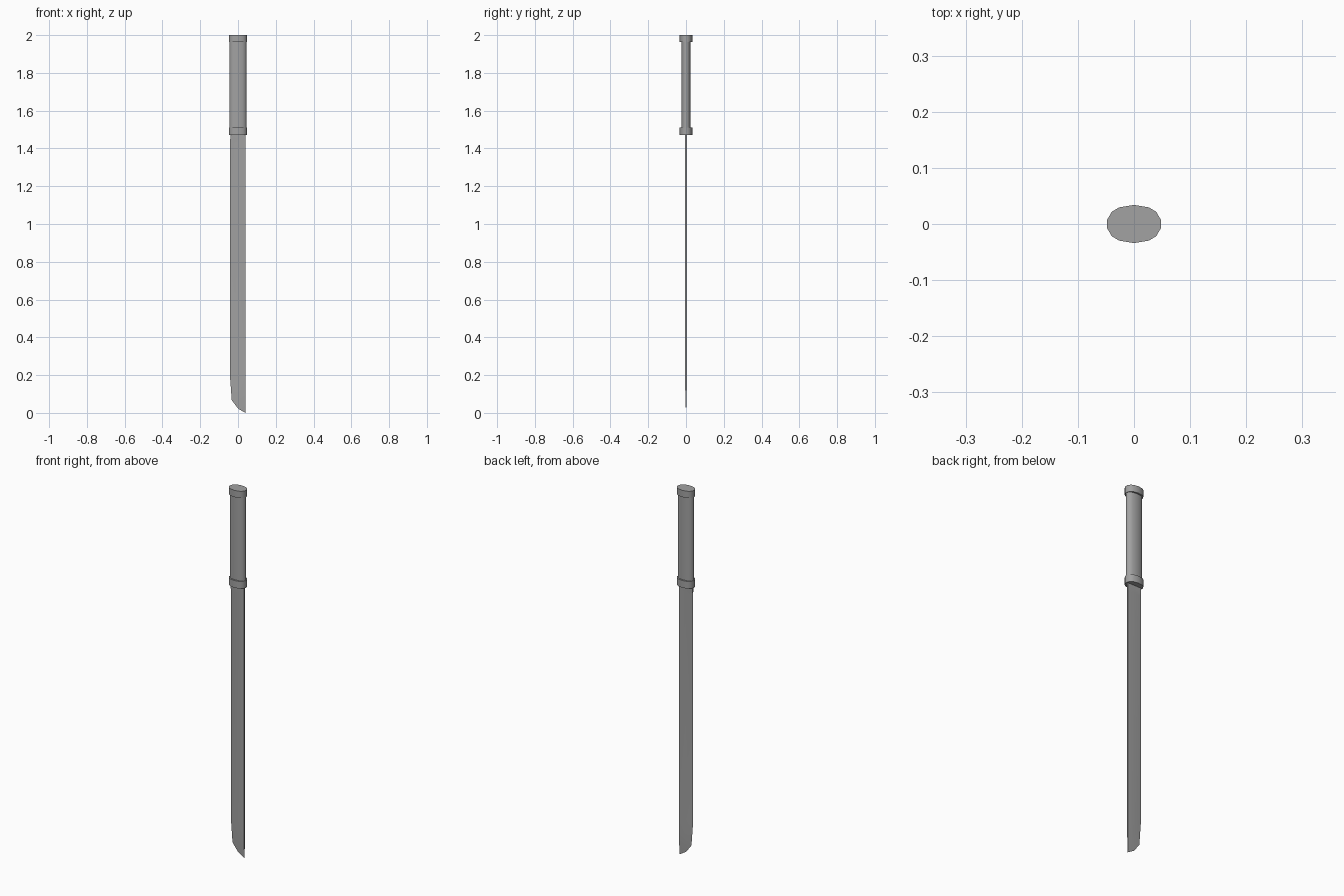
import bpy, bmesh, math

if "Cube" in bpy.data.objects:
    bpy.data.objects.remove(bpy.data.objects["Cube"])

steel = bpy.data.materials.new("dark_grey")
steel.diffuse_color = (.36, .36, .36, 1)
steel.use_nodes = True
steel.node_tree.nodes["Principled BSDF"].inputs["Base Color"].default_value = steel.diffuse_color

# Quarter of the squarish oval section, as fractions of half width / half depth
QUARTER = [(0, 1), (.55, .87), (.82, .65), (1, .22)]
RIGHT = QUARTER + [(x, -y) for x, y in reversed(QUARTER)][:-1] + [(0, -1)]
OVAL = RIGHT + [(-x, y) for x, y in reversed(RIGHT[1:-1])]


def finish(name, bm, angle):
    bmesh.ops.remove_doubles(bm, verts=bm.verts, dist=1e-5)
    bmesh.ops.recalc_face_normals(bm, faces=bm.faces)
    mesh = bpy.data.meshes.new(name)
    bm.to_mesh(mesh)
    bm.free()
    mesh.materials.append(steel)
    obj = bpy.data.objects.new(name, mesh)
    bpy.context.collection.objects.link(obj)
    bpy.ops.object.select_all(action='DESELECT')
    bpy.context.view_layer.objects.active = obj
    obj.select_set(True)
    bpy.ops.object.shade_smooth_by_angle(angle=math.radians(angle))


def oval_bar(name, z0, z1, a, b):
    """Closed oval solid with half width a and half depth b."""
    bm = bmesh.new()
    lo, hi = [[bm.verts.new((a * x, b * y, z)) for x, y in OVAL] for z in (z0, z1)]
    n = len(OVAL)
    for i in range(n):
        j = (i + 1) % n
        bm.faces.new((lo[i], lo[j], hi[j], hi[i]))
    bm.faces.new(lo)
    bm.faces.new(hi)
    finish(name, bm, 60)


# Handle: oval grip with a slightly deeper collar at each end
oval_bar("grip", 1.49, 1.98, .0455, .025)
oval_bar("guard_collar", 1.471, 1.51, .048, .034)
oval_bar("pommel_collar", 1.963, 2.0, .048, .034)

# Blade: flat spine on +x, ridge in the middle, ground cutting edge on -x
T = .004
TIP = (.039, 0, 0)
edge = [(-.041, T, 1.49), (-.041, T, 1.45), (-.043, 0, 1.43), (-.043, 0, .2),
        (-.033, 0, .067), (0, 0, .023), TIP]
ridge = [(0, T, z) for z in (1.49, 1.45, 1.43, .2)] + [
    (.006, T, .12), (.02, T * .7, .06), TIP]
spine = [(.039, T, z) for z in (1.49, 1.45, 1.43, .2, .12)] + [
    (.039, T * .7, .06), TIP]

bm = bmesh.new()


def strip(left, right):
    for a, b, c, d in zip(left, left[1:], right[1:], right):
        pts = list(dict.fromkeys((a, b, c, d)))
        if len(pts) > 2:
            bm.faces.new([bm.verts.new(p) for p in pts])


def flip(col):
    return [(x, -y, z) for x, y, z in col]


for side in (lambda c: c, flip):
    strip(side(edge), side(ridge))
    strip(side(ridge), side(spine))
strip(spine, flip(spine))            # back of the blade
strip(edge[:3], flip(edge[:3]))      # blunt part beside the collar
bm.faces.new([bm.verts.new(p) for p in
              (edge[0], ridge[0], spine[0], *flip((spine[0], ridge[0], edge[0])))])
finish("blade", bm, 30)
